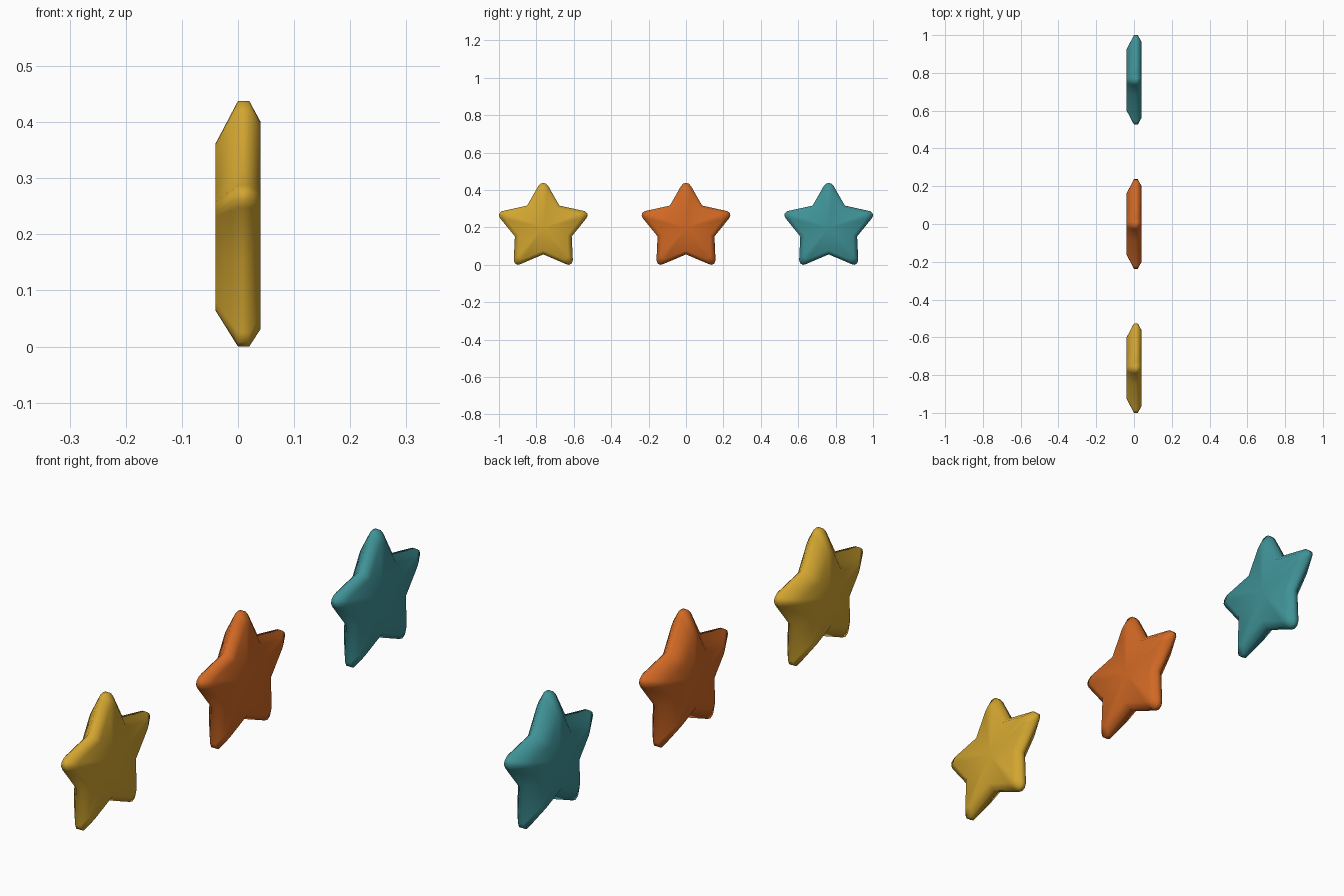
import bpy
import bmesh

if "Cube" in bpy.data.objects:
    bpy.data.objects.remove(bpy.data.objects["Cube"], do_unlink=True)

CENTRE_Z = 0.2

# Right half of the rounded star outline (y, z), from top to bottom
HALF = [(0, 0.438), (0.014, 0.435), (0.027, 0.421), (0.086, 0.317),
        (0.222, 0.287), (0.235, 0.276), (0.237, 0.262), (0.229, 0.247),
        (0.152, 0.152), (0.158, 0.025), (0.152, 0.008), (0.138, 0.0),
        (0.122, 0.004), (0, 0.056)]
OUTLINE = HALF + [(-y, z) for y, z in reversed(HALF[1:-1])]

# Cross-section through the thickness: (x, outline scale)
LAYERS = [(-0.04, 0.68), (0.0, 1.0), (0.02, 1.0), (0.04, 0.845)]


def make_material(name, rgb):
    mat = bpy.data.materials.new(name)
    mat.use_nodes = True
    color = (*rgb, 1)
    mat.diffuse_color = color
    bsdf = next(n for n in mat.node_tree.nodes if n.type == 'BSDF_PRINCIPLED')
    bsdf.inputs["Base Color"].default_value = color
    return mat


def make_star(name, y_pos, mat):
    bm = bmesh.new()
    # Stacked star rings
    rings = [[bm.verts.new((x, y * s, CENTRE_Z + (z - CENTRE_Z) * s))
              for y, z in OUTLINE] for x, s in LAYERS]
    n = len(OUTLINE)
    for a, b in zip(rings, rings[1:]):
        for i in range(n):
            j = (i + 1) % n
            bm.faces.new((a[i], a[j], b[j], b[i]))
    # Fanned flat caps
    for ring, (x, _) in ((rings[0], LAYERS[0]), (rings[-1], LAYERS[-1])):
        hub = bm.verts.new((x, 0, CENTRE_Z))
        for i in range(n):
            bm.faces.new((hub, ring[i], ring[(i + 1) % n]))
    bmesh.ops.recalc_face_normals(bm, faces=bm.faces[:])
    for face in bm.faces:
        face.smooth = True
    mesh = bpy.data.meshes.new(name)
    bm.to_mesh(mesh)
    bm.free()
    mesh.materials.append(mat)
    obj = bpy.data.objects.new(name, mesh)
    obj.location.y = y_pos
    bpy.context.collection.objects.link(obj)


# Row of three stars
for label, y_pos, rgb in (("yellow", -0.763, (0.65, 0.38, 0.03)),
                          ("orange", 0.0, (0.64, 0.14, 0.018)),
                          ("teal", 0.763, (0.05, 0.29, 0.31))):
    make_star(label + "_star", y_pos, make_material(label, rgb))
